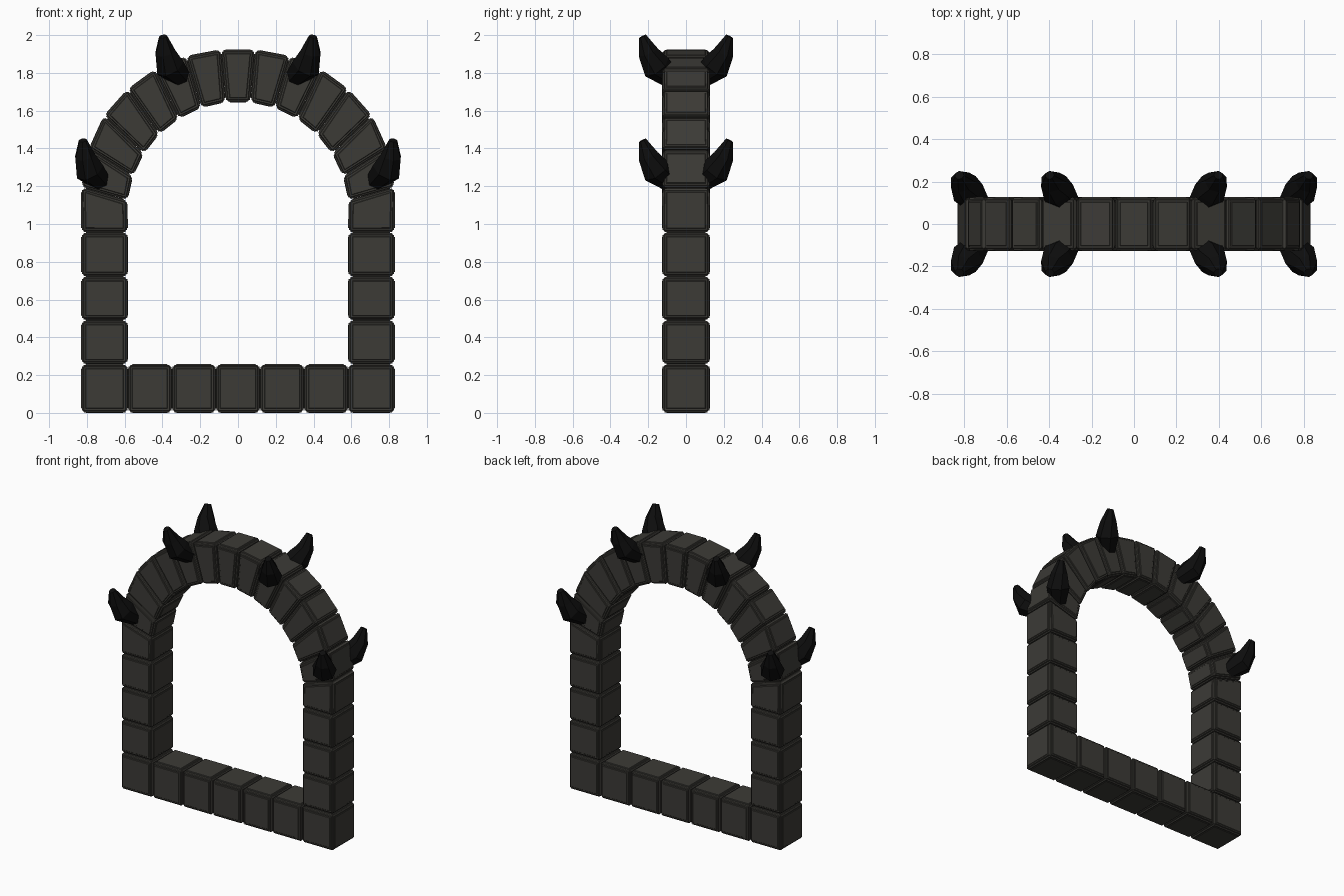
import bpy, bmesh
from math import sin, cos, pi, radians
from mathutils import Vector

if "Cube" in bpy.data.objects:
    bpy.data.objects.remove(bpy.data.objects["Cube"])


def material(name, color):
    m = bpy.data.materials.new(name)
    m.diffuse_color = (*color, 1)
    m.use_nodes = True
    m.node_tree.nodes["Principled BSDF"].inputs["Base Color"].default_value = m.diffuse_color
    return m


STONE = material("dark_stone", (0.045, 0.043, 0.037))
HORN = material("black_horn", (0.004, 0.004, 0.004))
HALF = 0.127      # half depth of the frame
GAP = 0.011       # how far the raised panels stand off the block core


def finish(bm, name, mat):
    bmesh.ops.recalc_face_normals(bm, faces=bm.faces)
    me = bpy.data.meshes.new(name)
    bm.to_mesh(me)
    bm.free()
    me.materials.append(mat)
    ob = bpy.data.objects.new(name, me)
    bpy.context.collection.objects.link(ob)
    return ob


def block(name, quad):
    """Stone block from an x/z outline, with a raised panel on each face."""
    bm = bmesh.new()
    a = [bm.verts.new((x, -HALF, z)) for x, z in quad]
    b = [bm.verts.new((x, HALF, z)) for x, z in quad]
    bm.faces.new(a)
    bm.faces.new(b[::-1])
    for i in range(4):
        j = (i + 1) % 4
        bm.faces.new((a[i], b[i], b[j], a[j]))
    bmesh.ops.recalc_face_normals(bm, faces=bm.faces)
    bm.normal_update()
    moves = [v.normal * v.calc_shell_factor() * GAP for v in bm.verts]
    for v, m in zip(bm.verts, moves):
        v.co -= m
    core = list(bm.faces)
    # chamfered rim, then a small step up to the flat panel
    bmesh.ops.inset_individual(bm, faces=core, thickness=0.004, depth=GAP * 0.7)
    bmesh.ops.inset_individual(bm, faces=core, thickness=0.012, depth=0.0)
    bmesh.ops.inset_individual(bm, faces=core, thickness=0.004, depth=GAP * 0.3)
    finish(bm, name, STONE)


def spike(name, sx, sy, dx, dz):
    """Seven-sided horn that leans outward and then turns up."""
    path = [((0.725, 0.085, 1.225), 0.055, (0.6, 0.7, 0.55)),
            ((0.785, 0.160, 1.285), 0.080, (0.45, 0.55, 0.75)),
            ((0.812, 0.200, 1.360), 0.056, (0.2, 0.4, 0.9)),
            ((0.822, 0.230, 1.443), 0.022, (0.1, 0.3, 0.6))]
    bm = bmesh.new()
    rings = []
    for p, r, d in path:
        d = Vector(d).normalized()
        u = d.cross(Vector((0, 0, 1))).normalized()
        w = d.cross(u)
        ring = []
        for k in range(7):
            t = 2 * pi * k / 7
            q = Vector(p) + r * (u * cos(t) + w * sin(t))
            ring.append(bm.verts.new((sx * (q.x - dx), sy * q.y, q.z + dz)))
        rings.append(ring)
    for r0, r1 in zip(rings, rings[1:]):
        for k in range(7):
            j = (k + 1) % 7
            bm.faces.new((r0[k], r0[j], r1[j], r1[k]))
    bm.faces.new(rings[0])
    bm.faces.new(rings[-1])
    finish(bm, name, HORN)


# sill: seven blocks in a row
xs = [-0.83, -0.583, -0.35, -0.117, 0.117, 0.35, 0.583, 0.83]
for i in range(7):
    block(f"sill_block_{i}", [(xs[i], 0), (xs[i + 1], 0), (xs[i + 1], 0.258), (xs[i], 0.258)])

# arch joints from the spring line up to the keystone
outer = [(0.83, 1.195), (0.79, 1.40), (0.71, 1.575), (0.585, 1.715),
         (0.44, 1.82), (0.275, 1.89), (0.09, 1.925)]
inner = []
for k in range(7):
    t = radians(6.43 + 12.86 * k)
    inner.append((0.588 * cos(t), 1.06 + 0.588 * sin(t)))

zs = [0.258, 0.49, 0.722, 0.955]
for side, s in (("left", -1), ("right", 1)):
    # jamb blocks, the top one cut on a slant
    for i in range(4):
        o, n = ((0.83, zs[i + 1]), (0.583, zs[i + 1])) if i < 3 else (outer[0], inner[0])
        quad = [(0.583, zs[i]), (0.83, zs[i]), o, n]
        block(f"{side}_jamb_block_{i}", [(s * x, z) for x, z in quad])
    # wedge stones of the arch
    for i in range(6):
        quad = [inner[i], outer[i], outer[i + 1], inner[i + 1]]
        block(f"{side}_arch_block_{i}", [(s * x, z) for x, z in quad])
    # horns on the front and back of two wedge stones
    for face, sy in (("front", -1), ("back", 1)):
        spike(f"{side}_{face}_lower_spike", s, sy, 0, 0)
        spike(f"{side}_{face}_upper_spike", s, sy, 0.425, 0.55)

# keystone
(ox, oz), (ix, iz) = outer[6], inner[6]
block("keystone", [(-ix, iz), (ix, iz), (ox, oz), (-ox, oz)])
